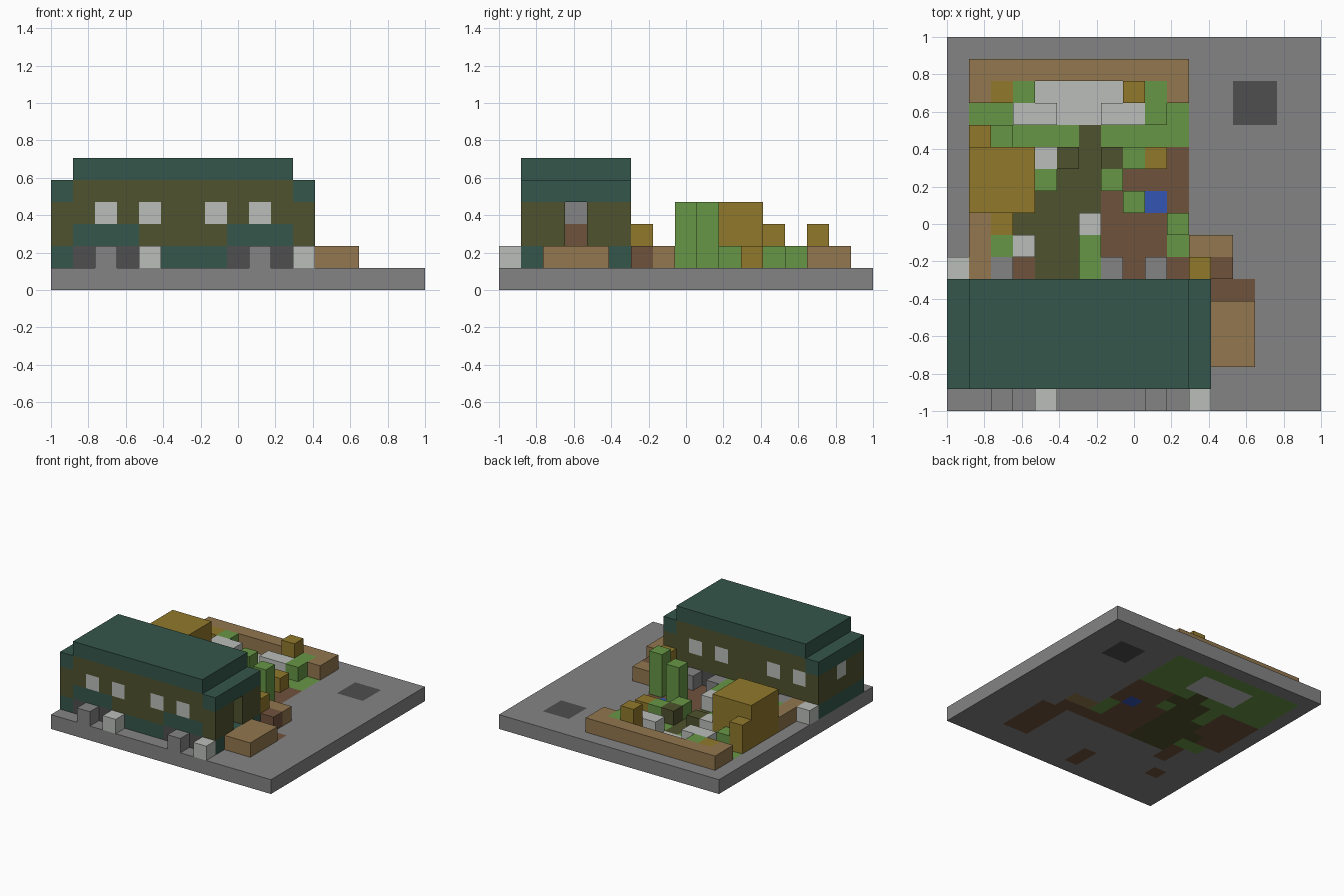
import bpy
import bmesh
from mathutils import Vector

cube = bpy.data.objects.get("Cube")
if cube:
    bpy.data.objects.remove(cube, do_unlink=True)

N = 17
U = 2 / N  # size of one block


def srgb(*rgb):
    return tuple(((c / 255 + 0.055) / 1.055) ** 2.4 for c in rgb) + (1,)


COLOURS = {
    "stone_gray": srgb(132, 132, 132),
    "dark_gray": srgb(78, 78, 78),
    "off_white": srgb(187, 190, 186),
    "tan": srgb(146, 119, 78),
    "brown": srgb(112, 82, 60),
    "olive": srgb(79, 82, 45),
    "leaf_green": srgb(103, 150, 70),
    "ochre": srgb(145, 121, 43),
    "dark_teal": srgb(52, 86, 75),
    "blue": srgb(52, 86, 180),
}
MATS = {}
for name, colour in COLOURS.items():
    mat = bpy.data.materials.new(name)
    mat.use_nodes = True
    mat.diffuse_color = colour
    mat.node_tree.nodes["Principled BSDF"].inputs["Base Color"].default_value = colour
    MATS[name] = mat


def build(name, cells):
    """Mesh the outer skin of a set of blocks {(i, j, k): colour name}."""
    bm = bmesh.new()
    verts = {}
    used = sorted(set(cells.values()))

    def vert(p):
        if p not in verts:
            verts[p] = bm.verts.new(Vector(p) * U - Vector((1, 1, 0)))
        return verts[p]

    for cell, colour in cells.items():
        for axis in range(3):
            for side in (0, 1):
                near = list(cell)
                near[axis] += 2 * side - 1
                if tuple(near) in cells:
                    continue
                a, b = (axis + 1) % 3, (axis + 2) % 3
                ring = []
                for da, db in ((0, 0), (1, 0), (1, 1), (0, 1)):
                    p = list(cell)
                    p[axis] += side
                    p[a] += da
                    p[b] += db
                    ring.append(vert(tuple(p)))
                face = bm.faces.new(ring if side else ring[::-1])
                face.material_index = used.index(colour)
    mesh = bpy.data.meshes.new(name)
    bm.to_mesh(mesh)
    bm.free()
    for colour in used:
        mesh.materials.append(MATS[colour])
    bpy.context.collection.objects.link(bpy.data.objects.new(name, mesh))


def block(cols, rows, levels, colour):
    """Cells of a solid block; ranges are inclusive."""
    return {(i, j, k): colour
            for i in range(cols[0], cols[1] + 1)
            for j in range(rows[0], rows[1] + 1)
            for k in range(levels[0], levels[1] + 1)}


# Ground slab: later patches overlay earlier ones
PATCHES = {
    "leaf_green": (((1, 10), (12, 15)), ((4, 7), (10, 11)), ((2, 3), (7, 7)), ((10, 10), (7, 8))),
    "off_white": (((4, 7), (13, 14)),),
    "dark_gray": (((13, 14), (13, 14)),),
    "brown": (((1, 3), (9, 11)), ((8, 10), (9, 11)), ((7, 9), (6, 9)), ((10, 12), (6, 6)),
              ((12, 13), (2, 5)), ((1, 2), (8, 8)), ((3, 3), (5, 6)), ((2, 2), (3, 3)), ((7, 7), (1, 2))),
    "tan": (((11, 12), (7, 7)),),
    "blue": (((9, 9), (9, 9)),),
    "olive": (((6, 6), (12, 12)), ((5, 7), (11, 11)), ((5, 6), (10, 10)), ((4, 6), (9, 9)),
              ((3, 6), (8, 8)), ((4, 6), (6, 7))),
}
ground = block((0, N - 1), (0, N - 1), (0, 0), "stone_gray")
for colour, areas in PATCHES.items():
    for cols, rows in areas:
        ground.update(block(cols, rows, (0, 0), colour))
build("ground_slab", ground)


# Main building
def wall_colour(i, j, k):
    front, back = j == 1, j == 5
    if k == 1:
        vent = (front and i in (1, 3, 8, 10)) or (back and i in (1, 3, 6, 8, 10))
        return "dark_gray" if vent else "dark_teal"
    if k == 2 and front and (1 <= i <= 3 or 8 <= i <= 10):
        return "dark_teal"
    if k == 3:
        if (front and i in (2, 4, 7, 9)) or (back and i in (1, 3, 7, 9)) or (i == 0 and j == 3):
            return "off_white"
    if k == 4 and i in (0, 11):
        return "dark_teal"
    return "olive"


house = {c: wall_colour(*c) for c in block((0, 11), (1, 5), (1, 4), "olive")}
for level, colour in ((2, "brown"), (3, "stone_gray")):  # recessed doorway
    del house[(11, 3, level)]
    house[(10, 3, level)] = colour
build("building", house)
build("roof", block((1, 10), (1, 5), (5, 5), "dark_teal"))

# Larger yard parts
garden_wall = block((1, 10), (15, 15), (1, 1), "tan")
garden_wall.update({(1, 14, 1): "tan", (10, 14, 1): "tan"})
build("garden_wall", garden_wall)
build("shed", block((1, 3), (9, 11), (1, 3), "ochre"))
build("side_porch", block((12, 13), (2, 4), (1, 1), "tan"))
build("side_bench", block((11, 12), (7, 7), (1, 1), "tan"))
build("left_path_wall", block((1, 1), (6, 8), (1, 1), "tan"))

# Single columns: name, colour, height, positions
COLUMNS = (
    ("tall_tree", "leaf_green", 3, ((8, 9), (10, 8))),
    ("bush", "leaf_green", 1, ((3, 14), (9, 14), (9, 13), (2, 12), (4, 10), (7, 10),
                               (8, 11), (6, 7), (6, 6), (2, 7))),
    ("white_stone", "off_white", 1, ((3, 13), (4, 13), (7, 13), (8, 13), (4, 11), (6, 8),
                                     (3, 7), (0, 6), (4, 0), (11, 0))),
    ("gray_stone", "stone_gray", 1, ((2, 0), (9, 0), (2, 6), (7, 6), (9, 6))),
    ("ochre_post", "ochre", 2, ((1, 12), (8, 14), (11, 6))),
    ("ochre_crate", "ochre", 1, ((9, 11), (2, 14), (2, 8))),
    ("olive_crate", "olive", 1, ((5, 11), (7, 11))),
    ("brown_crate", "brown", 1, ((12, 6),)),
)
for name, colour, height, spots in COLUMNS:
    for n, (i, j) in enumerate(spots, 1):
        build(f"{name}_{n}", block((i, i), (j, j), (1, height), colour))
